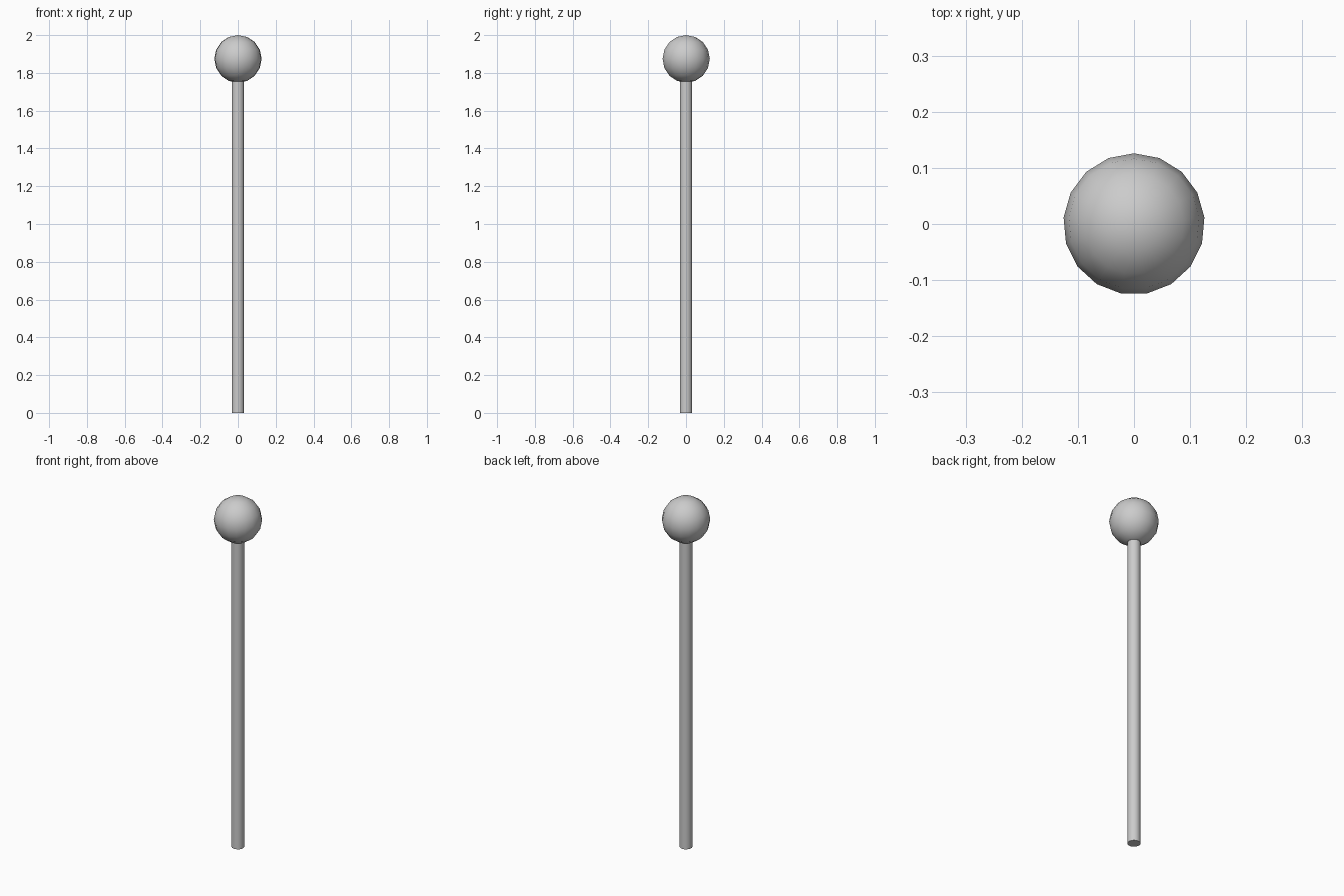
import bpy, bmesh
from math import pi
from mathutils import Matrix, Vector

if "Cube" in bpy.data.objects:
    bpy.data.objects.remove(bpy.data.objects["Cube"])

SIDES = 17  # shared by ball and stick


def add_part(name, bm):
    mesh = bpy.data.meshes.new(name)
    bmesh.ops.recalc_face_normals(bm, faces=bm.faces)
    bm.to_mesh(mesh)
    bm.free()
    obj = bpy.data.objects.new(name, mesh)
    bpy.context.collection.objects.link(obj)
    bpy.ops.object.select_all(action='DESELECT')
    obj.select_set(True)
    bpy.context.view_layer.objects.active = obj
    bpy.ops.object.shade_smooth_by_angle(angle=pi / 5)
    return obj


def aim_corner_back(bm):
    # turn the odd-sided outline so that one corner points to +y
    ring = max(bm.verts, key=lambda v: round(v.co.xy.length, 4))
    angle = Vector((0, 1)).angle_signed(ring.co.xy)
    bmesh.ops.rotate(bm, verts=bm.verts, matrix=Matrix.Rotation(angle, 3, 'Z'))


# round stick, its top end sunk into the ball
bm = bmesh.new()
bmesh.ops.create_cone(bm, cap_ends=True, segments=SIDES,
                      radius1=0.033, radius2=0.033, depth=1.78,
                      matrix=Matrix.Translation((0, 0, 0.89)))
aim_corner_back(bm)
add_part("stick", bm)

# ball on top
bm = bmesh.new()
bmesh.ops.create_uvsphere(bm, u_segments=SIDES, v_segments=8, radius=0.126,
                          matrix=Matrix.Translation((0, 0, 1.874)))
aim_corner_back(bm)
add_part("ball", bm)
